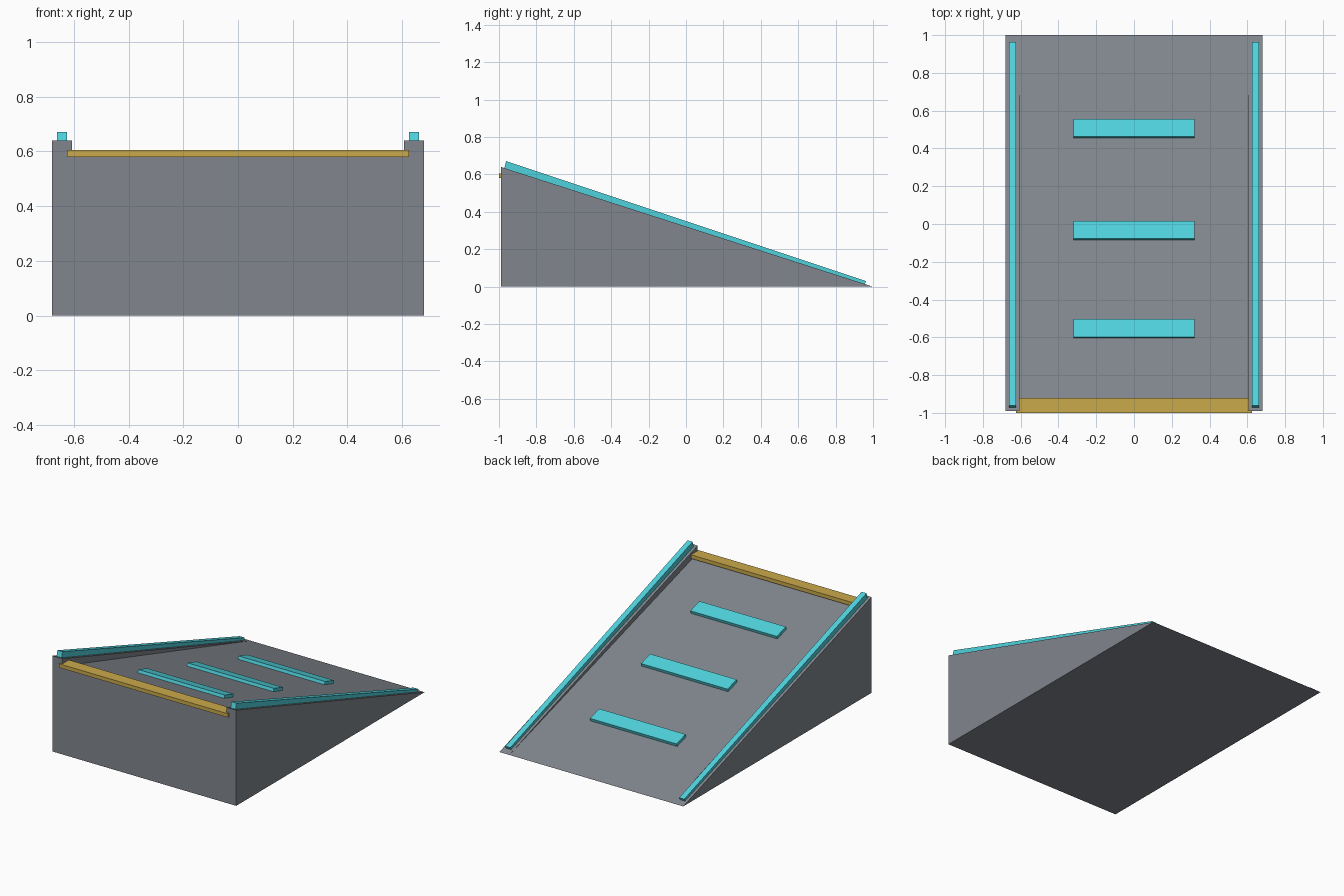
import bpy
import bmesh

cube = bpy.data.objects.get("Cube")
if cube:
    bpy.data.objects.remove(cube, do_unlink=True)


def material(name, rgb):
    mat = bpy.data.materials.new(name)
    mat.use_nodes = True
    mat.diffuse_color = (*rgb, 1)
    mat.node_tree.nodes["Principled BSDF"].inputs["Base Color"].default_value = (*rgb, 1)
    return mat


grey = material("slate grey", (0.22, 0.24, 0.27))
teal = material("bright teal", (0.08, 0.65, 0.73))
gold = material("muted gold", (0.59, 0.40, 0.07))


def prism(name, profile, x0, x1, mat):
    """Extrude a side profile of (y, z) points from x0 to x1."""
    bm = bmesh.new()
    face = bm.faces.new([bm.verts.new((x0, y, z)) for y, z in profile])
    result = bmesh.ops.extrude_face_region(bm, geom=[face])
    moved = [v for v in result["geom"] if isinstance(v, bmesh.types.BMVert)]
    bmesh.ops.translate(bm, verts=moved, vec=(x1 - x0, 0, 0))
    bmesh.ops.recalc_face_normals(bm, faces=bm.faces)
    mesh = bpy.data.meshes.new(name)
    bm.to_mesh(mesh)
    bm.free()
    mesh.materials.append(mat)
    obj = bpy.data.objects.new(name, mesh)
    bpy.context.collection.objects.link(obj)
    return obj


FRONT, BACK = -0.99, 1.0
DECK_H, CURB_H = 0.59, 0.64


def deck_z(y):
    return DECK_H * (BACK - y) / (BACK - FRONT)


# Sloped ramp body
prism("ramp_deck", [(FRONT, 0), (BACK, 0), (FRONT, DECK_H)], -0.607, 0.607, grey)

# Raised side curbs with light strips on top
for side, s in (("left", 1), ("right", -1)):
    prism(side + "_curb", [(FRONT, 0), (BACK, 0), (FRONT, CURB_H)],
          s * 0.607, s * 0.68, grey)
    prism(side + "_light_strip",
          [(-0.972, 0.632), (0.955, 0.012), (0.963, 0.03), (-0.962, 0.671)],
          s * 0.625, s * 0.662, teal)

# Level bar along the top lip
prism("lip_bar", [(-1, 0.58), (-0.92, 0.58), (-0.92, 0.605), (-1, 0.605)],
      -0.625, 0.625, gold)

# Cross slats lying square to the slope
LIFT, LEAN = 0.021, 0.007
for i, y in enumerate((-0.605, -0.085, 0.455)):
    end = y + 0.095
    prism(f"cross_slat_{i + 1}",
          [(y, deck_z(y) - 0.004), (end, deck_z(end) - 0.004),
           (end + LEAN, deck_z(end) + LIFT - 0.002), (y + LEAN, deck_z(y) + LIFT - 0.002)],
          -0.32, 0.32, teal)
